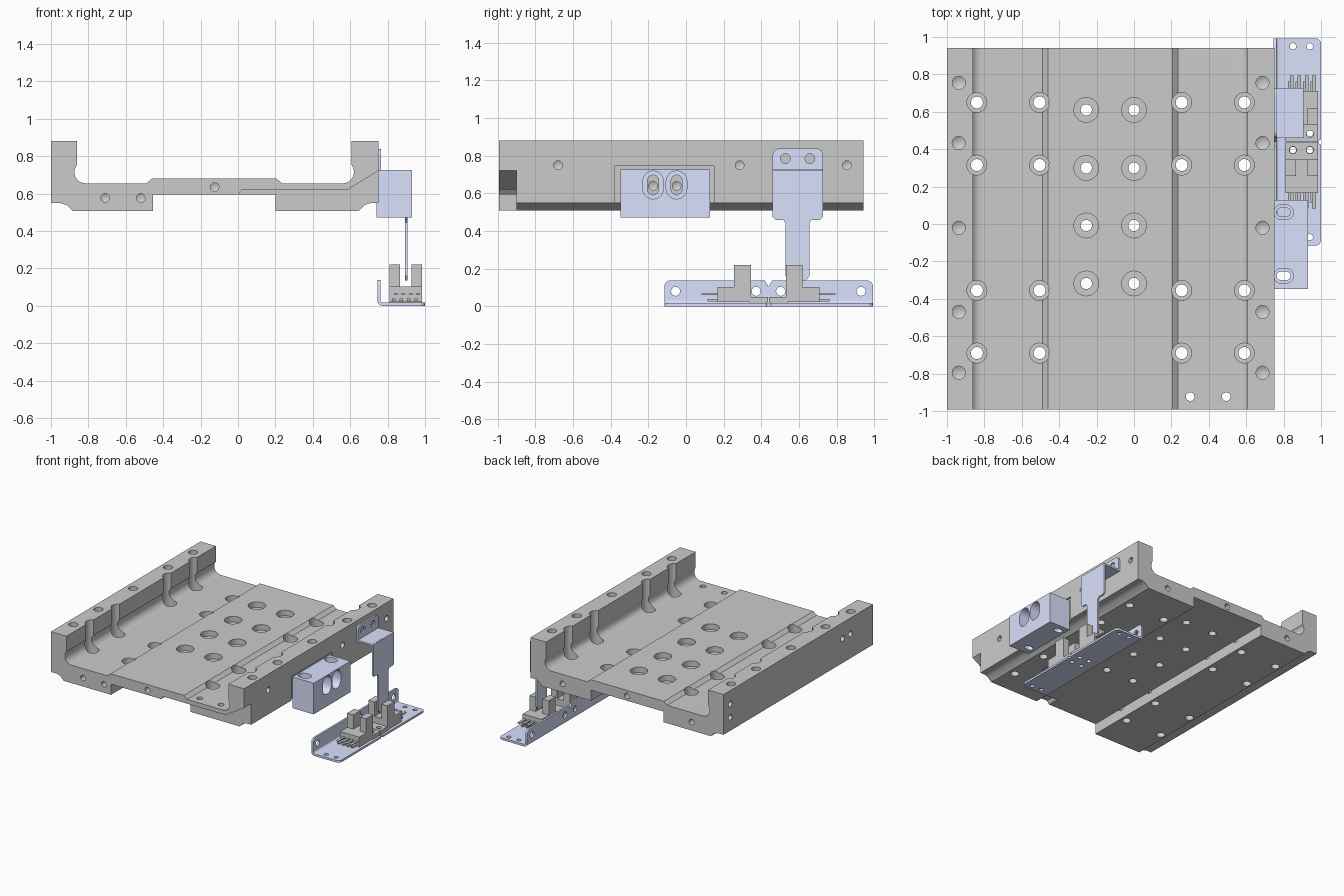
import bpy, bmesh
from math import sin, cos, radians

if "Cube" in bpy.data.objects:
    bpy.data.objects.remove(bpy.data.objects["Cube"])

blue = bpy.data.materials.new("blue_paint")
blue.diffuse_color = (0.70, 0.75, 0.98, 1)
blue.use_nodes = True
blue.node_tree.nodes["Principled BSDF"].inputs["Base Color"].default_value = blue.diffuse_color


def arc(cx, cy, r, a0, a1, n=8):
    return [(cx + r * cos(radians(a0 + (a1 - a0) * i / n)),
             cy + r * sin(radians(a0 + (a1 - a0) * i / n))) for i in range(n + 1)]


def circle(cx, cy, r, n=28):
    return arc(cx, cy, r, 0, 360, n)[:-1]


def rect(x0, x1, y0, y1):
    return [(x0, y0), (x1, y0), (x1, y1), (x0, y1)]


def slot(cx, cy, w, h):
    """Obround outline, long side chosen by w and h."""
    r = min(w, h) / 2
    if w > h:
        d = w / 2 - r
        return arc(cx + d, cy, r, -90, 90) + arc(cx - d, cy, r, 90, 270)
    d = h / 2 - r
    return arc(cx, cy + d, r, 0, 180) + arc(cx, cy - d, r, 180, 360)


def prism(pts, axis, a, b, tip=0.0):
    """Outline extruded along an axis from a to b; tip adds a drill point at b."""
    return pts, axis, a, b, tip


def make(name, prisms, mat=None):
    bm = bmesh.new()
    for pts, axis, a, b, tip in prisms:
        def at(p, t):
            return {'x': (t, p[0], p[1]), 'y': (p[0], t, p[1]), 'z': (p[0], p[1], t)}[axis]
        lo = [bm.verts.new(at(p, a)) for p in pts]
        hi = [bm.verts.new(at(p, b)) for p in pts]
        n = len(pts)
        bm.faces.new(lo)
        for i in range(n):
            bm.faces.new((lo[i], lo[(i + 1) % n], hi[(i + 1) % n], hi[i]))
        if tip:
            c = (sum(p[0] for p in pts) / n, sum(p[1] for p in pts) / n)
            v = bm.verts.new(at(c, b + tip))
            for i in range(n):
                bm.faces.new((hi[i], hi[(i + 1) % n], v))
        else:
            bm.faces.new(hi)
    bmesh.ops.recalc_face_normals(bm, faces=bm.faces)
    me = bpy.data.meshes.new(name)
    bm.to_mesh(me)
    bm.free()
    ob = bpy.data.objects.new(name, me)
    bpy.context.collection.objects.link(ob)
    if mat:
        me.materials.append(mat)
    return ob


def activate(ob):
    bpy.ops.object.select_all(action='DESELECT')
    ob.select_set(True)
    bpy.context.view_layer.objects.active = ob


def cut(ob, prisms):
    tool = make("cutter", prisms)
    tool.hide_render = True
    m = ob.modifiers.new("cut", 'BOOLEAN')
    m.operation, m.solver, m.object = 'DIFFERENCE', 'EXACT', tool
    activate(ob)
    bpy.ops.object.modifier_apply(modifier=m.name)
    bpy.data.objects.remove(tool)


def round_edges(ob, test, r):
    bm = bmesh.new()
    bm.from_mesh(ob.data)
    edges = [e for e in bm.edges if test(e.verts[0].co, e.verts[1].co)]
    bmesh.ops.bevel(bm, geom=edges, offset=r, segments=6, profile=0.5, affect='EDGES')
    bm.to_mesh(ob.data)
    bm.free()


# Carriage plate: one cross-section run from front to back
profile = ([(-1, 0.88), (-0.86, 0.88), (-0.86, 0.752)] + arc(-0.815, 0.715, 0.06, 150, 270)
           + [(-0.49, 0.655), (-0.46, 0.68), (0.205, 0.68), (0.235, 0.655)]
           + arc(0.56, 0.715, 0.06, 270, 390)
           + [(0.608, 0.752), (0.608, 0.88), (0.75, 0.88), (0.75, 0.55), (0.71, 0.55),
              (0.68, 0.54), (0.645, 0.508), (0.2, 0.508), (0.2, 0.595), (-0.455, 0.595),
              (-0.455, 0.508), (-0.885, 0.508), (-0.915, 0.538), (-0.95, 0.55), (-1, 0.55)])
plate = make("carriage_plate", [prism(profile, 'y', -0.993, 0.942)])

# Front undercut below the thin lip, and the shallow recess behind the side block
cut(plate, [prism([(-0.006, 0.588), (0.02, 0.62), (0.585, 0.62), (0.76, 0.728), (0.8, 0.728),
                   (0.8, 0.45), (-0.006, 0.45)], 'y', -1.1, -0.9)])
cut(plate, [prism(rect(-0.38, 0.15, 0.45, 0.745), 'x', 0.738, 0.8)])

# Counterbores, then through holes
outer = [(x, y) for x in (-0.84, -0.505, 0.255, 0.59) for y in (0.65, 0.315, -0.355, -0.69)]
inner = [(x, y) for x in (-0.255, 0.0) for y in (0.61, 0.30, -0.008, -0.318)]
cut(plate, [prism(circle(x, y, 0.053), 'z', 0.58, 1) for x, y in outer]
    + [prism(circle(x, y, 0.066), 'z', 0.635, 1) for x, y in inner])
cut(plate, [prism(circle(x, y, 0.032), 'z', 0.4, 0.9) for x, y in outer]
    + [prism(circle(x, y, 0.03), 'z', 0.4, 0.9) for x, y in inner]
    + [prism(circle(x, -0.92 - 0.003, 0.023), 'z', 0.4, 0.9) for x in (0.3, 0.493)])

# Blind drilled holes in the rail tops, the sides and the ends
cut(plate, [prism(circle(x, y, 0.035), 'z', 0.95, 0.76, -0.02)
            for x in (-0.937, 0.687) for y in (0.755, 0.433, -0.02, -0.47, -0.795)])
r = 0.023
cut(plate, [prism(circle(y, 0.75, r), 'x', 0.8, 0.66, -0.012) for y in (-0.68, 0.285, 0.855)]
    + [prism(circle(y, z, r), 'x', -1.05, -0.91, 0.012)
       for y, z in ((0.855, 0.77), (0.855, 0.66), (-0.6, 0.75), (-0.7, 0.75))]
    + [prism(circle(y, 0.64, r), 'x', 0.8, 0.66, -0.012) for y in (-0.175, -0.05)]
    + [prism(circle(x, z, r), 'y', -1.05, -0.9, 0.012)
       for x, z in ((-0.71, 0.577), (-0.52, 0.577), (-0.125, 0.635))]
    + [prism(circle(x, z, r), 'y', 1.0, 0.85, -0.012)
       for x, z in ((-0.71, 0.577), (-0.125, 0.635), (0.46, 0.577))])

# Side block with counterbored slots facing out and slots from top to bottom
block = make("side_block", [prism(rect(-0.348, 0.128, 0.472, 0.727), 'x', 0.74, 0.93)], blue)
ys = (-0.175, -0.05)
cut(block, [prism(slot(y, 0.645, 0.11, 0.15), 'x', 0.82, 1) for y in ys])
cut(block, [prism(slot(y, 0.645, 0.058, 0.105), 'x', 0.7, 0.9) for y in ys])
yt = (0.063, -0.277)
cut(block, [prism(slot(0.80, y, 0.105, 0.08), 'z', 0.6, 0.8) for y in yt])
cut(block, [prism(slot(0.80, y, 0.075, 0.045), 'z', 0.4, 0.7) for y in yt])

# Flag bracket: mounting ear, shelf and hanging blade with narrow tongue
ear = ([(0.46, 0.712), (0.728, 0.712)] + arc(0.693, 0.803, 0.035, 0, 90)
       + arc(0.495, 0.803, 0.035, 90, 180))
blade = ([(0.46, 0.725), (0.46, 0.475), (0.475, 0.46), (0.515, 0.46), (0.528, 0.445),
          (0.528, 0.16), (0.548, 0.135), (0.635, 0.135), (0.655, 0.16), (0.655, 0.445),
          (0.668, 0.46), (0.713, 0.46), (0.728, 0.475), (0.728, 0.725)])
flag_ear = make("flag_ear", [prism(ear, 'x', 0.75, 0.764)], blue)
cut(flag_ear, [prism(circle(y, 0.785, 0.026), 'x', 0.7, 0.8) for y in (0.528, 0.658)])
make("flag_shelf", [prism(rect(0.76, 0.895, 0.712, 0.726), 'y', 0.46, 0.728)], blue)
make("flag_blade", [prism(blade, 'x', 0.892, 0.905)], blue)
make("flag_screws", [prism(circle(y, 0.785, 0.02), 'x', 0.745, 0.757) for y in (0.528, 0.658)])

# Sensor base bracket: bent sheet with rounded corners
section = ([(0.745, 0.137), (0.745, 0.03)] + arc(0.775, 0.03, 0.03, 180, 270)
           + [(1.0, 0), (1.0, 0.017)] + arc(0.775, 0.031, 0.014, 270, 180) + [(0.761, 0.137)])
base = make("base_bracket", [prism(section, 'y', -0.115, 0.993)], blue)


def corner(p, q):
    same_y = abs(p.y - q.y) < 1e-4
    return same_y and (min(p.z, q.z) > 0.13 or min(p.x, q.x) > 0.99)


round_edges(base, corner, 0.03)
mid = 0.438
cut(base, [prism(circle(y, 0.08, 0.024), 'x', 0.7, 0.8)
           for y in (-0.055, 0.373, 0.503, 0.93)]
    + [prism([(mid - 0.028, 0.15), (mid, 0.105), (mid + 0.028, 0.15)], 'x', 0.7, 0.8)]
    + [prism(circle(x, y, 0.017), 'z', -0.1, 0.1) for x in (0.85, 0.94)
       for y in (-0.07, 0.395, 0.485, 0.95)]
    + [prism(circle(1.0, mid, 0.014), 'z', -0.1, 0.1)])


# Two slotted sensors, the second mirrored behind the first
def sensor(name, s):
    def span(x0, x1, y0, y1, z0, z1):
        a, b = sorted((mid + s * y0, mid + s * y1))
        return prism(rect(x0, x1, a, b), 'z', z0, z1)
    tab = make(name + "_tab", [span(0.81, 0.983, 0.002, 0.10, 0.017, 0.05)])
    cut(tab, [prism(circle(x, mid + s * 0.043, 0.019), 'z', -0.1, 0.1) for x in (0.85, 0.94)])
    make(name + "_body", [span(0.81, 0.983, 0.0925, 0.272, 0.022, 0.103)])
    make(name + "_posts", [span(0.81, 0.867, 0.0925, 0.182, 0.103, 0.22),
                           span(0.928, 0.983, 0.0925, 0.182, 0.103, 0.22)])
    pins = []
    for i in range(4):
        x = 0.833 + 0.04 * i
        pins.append(span(x, x + 0.02, 0.27, 0.355, 0.06, 0.068))
        pins.append(span(x - 0.01, x + 0.008, 0.27, 0.325, 0.027, 0.038))
    make(name + "_pins", pins)


sensor("front_sensor", -1)
sensor("rear_sensor", 1)

# Smooth the rounded faces, keep machined edges sharp
for ob in list(bpy.context.scene.objects):
    activate(ob)
    bpy.ops.object.shade_smooth_by_angle(angle=radians(28))
